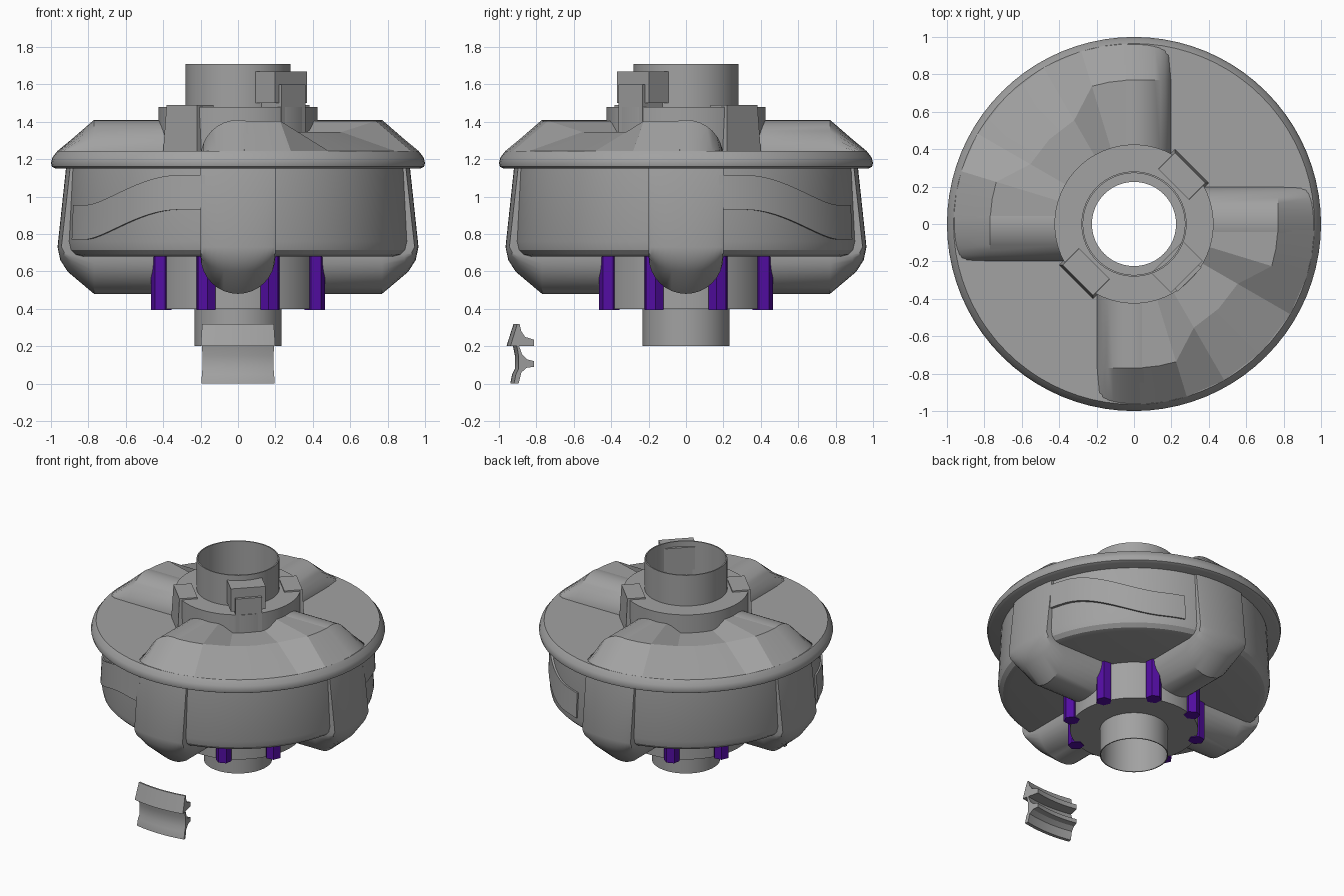
import bpy, bmesh
from math import sin, cos, pi, radians, sqrt
from mathutils import Matrix, Vector

cube = bpy.data.objects.get("Cube")
if cube:
    bpy.data.objects.remove(cube, do_unlink=True)


def material(name, rgb):
    m = bpy.data.materials.new(name)
    m.use_nodes = True
    m.diffuse_color = (*rgb, 1)
    bsdf = next(n for n in m.node_tree.nodes if n.type == 'BSDF_PRINCIPLED')
    bsdf.inputs["Base Color"].default_value = (*rgb, 1)
    return m


GREY = material("grey_plastic", (0.36, 0.36, 0.36))
PURPLE = material("purple_pin", (0.085, 0.004, 0.36))


def finish(name, bm, mat=GREY, smooth=30):
    bmesh.ops.remove_doubles(bm, verts=bm.verts, dist=0.0005)
    bmesh.ops.recalc_face_normals(bm, faces=bm.faces)
    mesh = bpy.data.meshes.new(name)
    bm.to_mesh(mesh)
    bm.free()
    mesh.materials.append(mat)
    ob = bpy.data.objects.new(name, mesh)
    bpy.context.collection.objects.link(ob)
    if smooth:
        bpy.ops.object.select_all(action='DESELECT')
        ob.select_set(True)
        bpy.context.view_layer.objects.active = ob
        bpy.ops.object.shade_smooth_by_angle(angle=radians(smooth))
    return ob


def loft(name, rings, loop=False, turn=0, smooth=30):
    """Skin closed cross-sections; cap the ends unless the rings loop."""
    bm = bmesh.new()
    rows = [[bm.verts.new(p) for p in ring] for ring in rings]
    n = len(rows[0])
    pairs = list(zip(rows, rows[1:])) + ([(rows[-1], rows[0])] if loop else [])
    for a, b in pairs:
        for i in range(n):
            j = (i + 1) % n
            bm.faces.new((a[i], a[j], b[j], b[i]))
    if not loop:
        bm.faces.new(rows[0])
        bm.faces.new(rows[-1])
    bm.transform(Matrix.Rotation(radians(turn), 4, 'Z'))
    return finish(name, bm, smooth=smooth)


def polar(a, r, z):
    return Vector((r * cos(a), r * sin(a), z))


def revolve(name, profile, start=0, end=360, steps=80):
    full = end - start == 360
    count = steps if full else steps + 1
    angles = [radians(start + (end - start) * k / steps) for k in range(count)]
    return loft(name, [[polar(a, r, z) for r, z in profile] for a in angles], full)


def block(name, turn, r0, r1, half, z0, z1):
    """Box whose length points outward at the given angle."""
    ring = lambda z: [(r0, -half, z), (r1, -half, z), (r1, half, z), (r0, half, z)]
    return loft(name, [ring(z0), ring(z1)], turn=turn, smooth=0)


# Round body: lower tube, hub, drum, lid, collar and upper tube
revolve("lower_tube", [(.225, .2), (.232, .2), (.232, 1.24), (.225, 1.24)])
revolve("hub", [(.23, .4), (.435, .4), (.435, .7), (.23, .7)])
revolve("drum", [(.23, .68), (.85, .68), (.89, .69), (.915, .715), (.925, .76),
                 (.905, 1.16), (.23, 1.16)])
revolve("lid", [(.23, 1.15), (.975, 1.15), (.995, 1.16), (1, 1.18), (.992, 1.21),
                (.965, 1.245), (.23, 1.245)])
revolve("collar", [(.28, 1.2), (.425, 1.2), (.425, 1.48), (.28, 1.48)])
revolve("upper_tube", [(.272, 1.2), (.281, 1.2), (.281, 1.71), (.272, 1.71)])

# Rounded arms over the lid and below the drum, four of each
ARM = 0.2
ACROSS = [-ARM * cos(pi * k / 16) for k in range(17)]


def bend(r, t):
    return sqrt(r * r - t * t)


def top_section(t):
    h = sqrt(max(ARM**2 - t * t, 0))
    return [(.35, t, 1.2), (.35, t, 1.21 + h), (.77, t, 1.21 + h),
            (bend(.965, t), t, 1.225 + .08 * h), (bend(.965, t), t, 1.2)]


def low_section(t):
    h = sqrt(max(ARM**2 - t * t, 0))
    return [(.25, t, 1.15), (.25, t, .68 - h), (.77, t, .68 - h),
            (bend(.91, t), t, .69 - .46 * h), (bend(.95, t), t, .70 - .2 * h),
            (bend(.965, t), t, .73), (bend(.92, t), t, 1.15)]


for k in range(4):
    loft(f"top_arm_{k + 1}", [top_section(t) for t in ACROSS], turn=90 * k)
    loft(f"lower_arm_{k + 1}", [low_section(t) for t in ACROSS], turn=90 * k, smooth=35)

# Raised webs filling two opposite quarters of the lid
for name, turn in (("front_web", -90), ("back_web", 90)):
    rings = []
    for deg in (2, 10, 17, 30, 45, 60, 73, 80, 88):
        off = abs(deg - 45)
        k = min(max((off - 15) / 13, 0), 1)
        a = radians(deg)
        crest = .64 + .13 * k
        z = 1.345 + .06 * k
        rings.append([polar(a, .35, 1.2), polar(a, .35, z), polar(a, crest, z),
                      polar(a, .965, 1.245), polar(a, .965, 1.2)])
    loft(name, rings, turn=turn, smooth=12)

# Locking lugs around the collar, the front one tall with a wider head
block("tall_lug", -45, .25, .42, .09, 1.2, 1.6)
block("tall_lug_head", -45, .25, .40, .12, 1.5, 1.67)
for name, turn in (("back_lug", 45), ("front_lug", 225)):
    ring = lambda r, w, z: [(.3, -w, z), (r, -w, z), (r, w, z), (.3, w, z)]
    loft(name, [ring(.44, .13, 1.2), ring(.425, .115, 1.49)], turn=turn, smooth=0)

# Wavy raised bands on the two open quarters of the drum
for name, mirrored in (("back_band", False), ("front_band", True)):
    rings = []
    for i in range(33):
        deg = 11 + 61 * i / 32
        s = min(max((deg - 20) / 42, 0), 1)
        z = .93 - .16 * s * s * (3 - 2 * s)
        a = radians(270 - deg if mirrored else deg)
        rings.append([polar(a, .89, z), polar(a, .935, z),
                      polar(a, .927, z + .185), polar(a, .89, z + .185)])
    loft(name, rings)

# Purple pins around the hub
for k in range(8):
    a = radians(22.5 + 45 * k)
    bm = bmesh.new()
    bmesh.ops.create_cone(bm, cap_ends=True, segments=6, radius1=.055, radius2=.055,
                          depth=.29, matrix=Matrix.Translation(polar(a, .445, .54))
                          @ Matrix.Rotation(a, 4, 'Z'))
    finish(f"pin_{k + 1}", bm, PURPLE, 0)

# Loose two-piece clip below the front
revolve("clip_upper", [(.96, .2), (.922, .32), (.91, .32), (.9, .28), (.88, .25),
                       (.83, .235), (.83, .2)], -102, -78, 12)
revolve("clip_lower", [(.925, .2), (.912, .2), (.895, .155), (.87, .13), (.83, .12),
                       (.83, .09), (.87, .085), (.9, .06), (.915, 0), (.94, 0),
                       (.93, .05), (.915, .08), (.915, .15)], -102, -78, 12)
